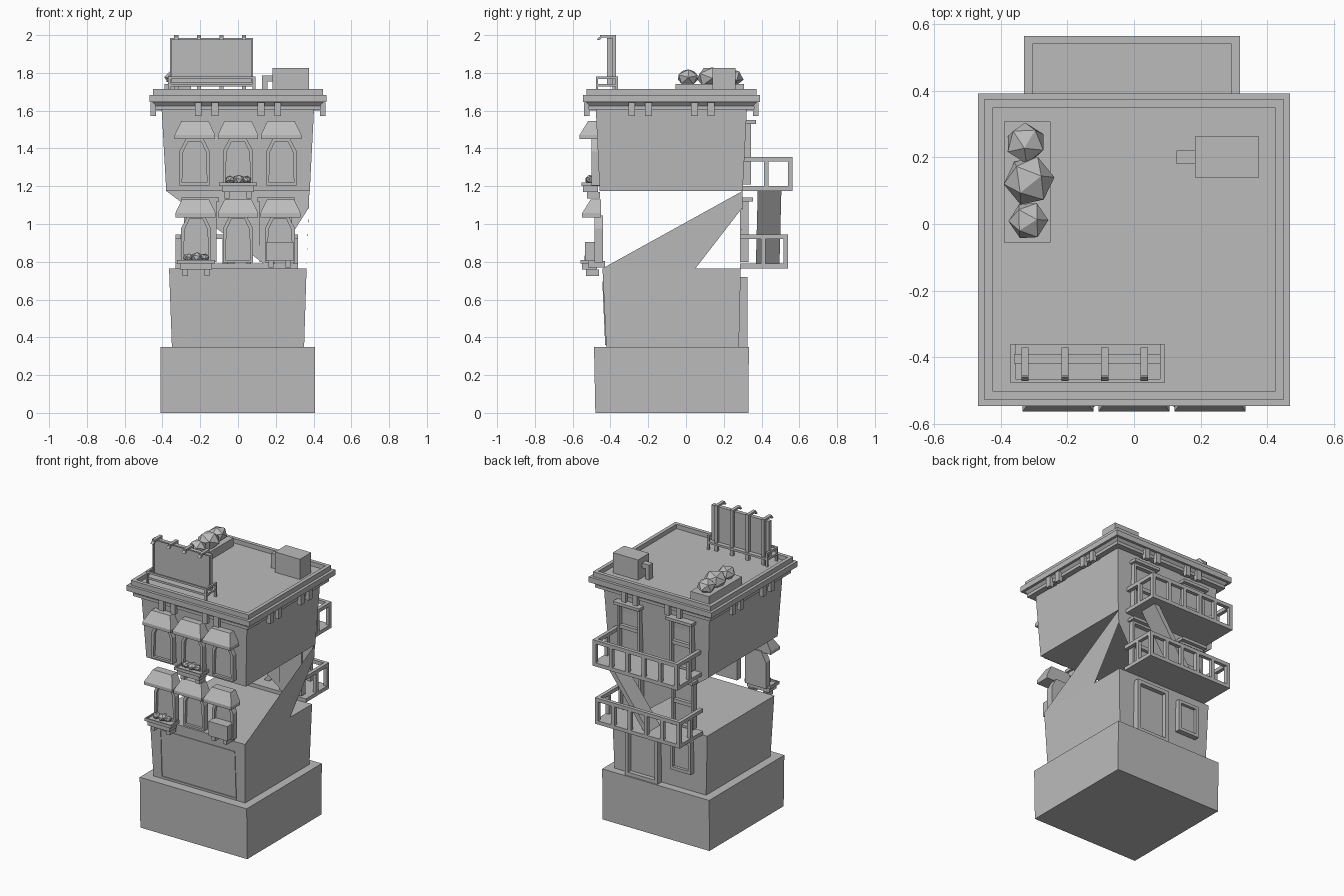
import bpy, bmesh, random
from math import cos, sin, pi
from mathutils import Vector

random.seed(4)
cube = bpy.data.objects.get("Cube")
if cube:
    bpy.data.objects.remove(cube, do_unlink=True)

grey = bpy.data.materials.new("plain_grey")
grey.use_nodes = True
grey.diffuse_color = (0.5, 0.5, 0.5, 1)
grey.node_tree.nodes["Principled BSDF"].inputs["Base Color"].default_value = (0.5, 0.5, 0.5, 1)


def finish(name, bm, fix=True):
    if fix:
        bmesh.ops.recalc_face_normals(bm, faces=bm.faces)
    mesh = bpy.data.meshes.new(name)
    bm.to_mesh(mesh)
    bm.free()
    mesh.materials.append(grey)
    ob = bpy.data.objects.new(name, mesh)
    bpy.context.collection.objects.link(ob)
    return ob


def recess(bm, direction, border, depth):
    """Inset the face looking along direction and push it inward."""
    bm.normal_update()
    d = Vector(direction)
    face = max(bm.faces, key=lambda f: f.normal.dot(d))
    bmesh.ops.inset_region(bm, faces=[face], thickness=border)
    bmesh.ops.extrude_discrete_faces  # keep the rim sharp with a true step
    step = bmesh.ops.extrude_discrete_faces(bm, faces=[face])["faces"]
    bmesh.ops.translate(bm, verts=step[0].verts, vec=-d * depth)


def block(name, x, y, z, top_x=None, top_y=None, cut=None):
    """Box from three ranges; the top may have its own ranges, one face may be recessed."""
    bm = bmesh.new()
    rings = []
    for rx, ry, h in ((x, y, z[0]), (top_x or x, top_y or y, z[1])):
        rings.append([bm.verts.new((rx[i], ry[j], h)) for i, j in ((0, 0), (1, 0), (1, 1), (0, 1))])
    low, high = rings
    bm.faces.new(low[::-1])
    bm.faces.new(high)
    for i in range(4):
        j = (i + 1) % 4
        bm.faces.new((low[i], low[j], high[j], high[i]))
    if cut:
        recess(bm, *cut)
    return finish(name, bm)


def around(c, h):
    return (c - h, c + h)


def sheet(name, points):
    bm = bmesh.new()
    bm.faces.new([bm.verts.new(p) for p in points])
    return finish(name, bm, False)


def rock(name, x, y, z, r):
    bm = bmesh.new()
    bmesh.ops.create_icosphere(bm, subdivisions=1, radius=r)
    a = random.uniform(0, pi)
    for v in bm.verts:
        p = v.co.copy()
        q = Vector((p.x, p.y * cos(a) - p.z * sin(a), p.y * sin(a) + p.z * cos(a)))
        v.co = Vector((x + q.x * cos(a) - q.y * sin(a), y + q.x * sin(a) + q.y * cos(a), z + q.z * 0.8))
    return finish(name, bm)


# Main storeys
block("base", (-0.41, 0.407), (-0.48, 0.33), (0, 0.35), top_y=(-0.487, 0.333))
block("ground_floor", (-0.35, 0.35), (-0.422, 0.28), (0.35, 0.765),
      (-0.365, 0.363), (-0.442, 0.29))
block("upper_floor", (-0.38, 0.38), (-0.457, 0.3), (1.175, 1.62),
      (-0.405, 0.403), (-0.478, 0.323))

# Shop front: raised frame around a flat panel
block("shop_panel", (-0.29, 0.285), (-0.428, -0.40), (0.36, 0.695), top_y=(-0.443, -0.41),
      cut=((0, -1, 0), 0.012, 0.012))

# Remaining slanted pieces of the middle storey walls
corner, edge = (0.378, 0.3, 1.175), (0.374, 0.298, 1.085)
sheet("side_wall_piece", [(0.363, -0.442, 0.765), (0.363, 0.05, 0.765), edge, corner])
sheet("back_wall_piece", [corner, edge, (0.17, 0.29, 0.765), (-0.38, 0.3, 1.175)])

# Cornice and roof, each layer grown around the same centre
MID = -0.077


def layer(name, half, z, top=None, cut=None):
    t = top or half
    block(name, around(0, half), around(MID, half), z, around(0, t), around(MID, t), cut)


layer("cornice_lower", 0.44, (1.605, 1.625))
layer("cornice_slope", 0.435, (1.625, 1.645), 0.452)
layer("cornice_upper", 0.469, (1.645, 1.682))
layer("parapet", 0.45, (1.682, 1.715), cut=((0, 0, 1), 0.036, 0.03))

# Brackets under the cornice on all four sides
for s in (-1, 1):
    for off in (-0.21, -0.122, 0.122, 0.21):
        for inner, z in ((0.39, (1.6, 1.642)), (0.433, (1.572, 1.6))):
            span = sorted((s * inner, s * 0.462))
            block("bracket", span, around(MID + off, 0.018), z)
            block("bracket", around(off, 0.018), [MID + v for v in span], z)


# Arched windows with awnings
def window(x, y, z):
    w, h = 0.08, 0.25
    outline = ((-w, 0), (w, 0), (w, h * 0.72), (w * 0.55, h), (-w * 0.55, h), (-w, h * 0.72))
    bm = bmesh.new()
    face = bm.faces.new([bm.verts.new((x + a, y, z + b)) for a, b in outline])
    out = bmesh.ops.extrude_face_region(bm, geom=[face])["geom"]
    bmesh.ops.translate(bm, verts=[g for g in out if isinstance(g, bmesh.types.BMVert)], vec=(0, 0.045, 0))
    bmesh.ops.recalc_face_normals(bm, faces=bm.faces)
    recess(bm, (0, -1, 0), 0.02, 0.018)
    finish("window", bm)


def awning(x, front, z):
    back = front + 0.1
    block("awning_edge", around(x, 0.107), (front, back), (z, z + 0.022))
    block("awning_slope", around(x, 0.107), (front, back), (z + 0.022, z + 0.095),
          around(x, 0.072), (front + 0.045, back))


for i in (-1, 0, 1):
    window(i * 0.23, -0.5, 1.205)
    awning(i * 0.228, -0.563, 1.45)
    window(i * 0.222, -0.485, 0.795)
    awning(i * 0.225, -0.55, 1.035)


# Window planters with stones
def planter(x, y, z):
    block("planter_box", around(x, 0.085), around(y, 0.04), (z, z + 0.03))
    block("planter_rim", around(x, 0.1), around(y, 0.048), (z + 0.03, z + 0.05),
          cut=((0, 0, 1), 0.012, 0.01))
    for s in (-1, 1):
        block("planter_support", around(x + s * 0.058, 0.014), (y - 0.02, y + 0.05), (z - 0.035, z))
    for k, r in ((-0.042, 0.028), (0.005, 0.034), (0.045, 0.026)):
        rock("planter_stone", x + k, y, z + 0.064, r)


planter(0, -0.505, 1.17)
planter(-0.222, -0.51, 0.76)

# Cooling unit at the right window
block("window_unit", (0.148, 0.293), (-0.535, -0.45), (0.805, 0.905))
for x in (0.175, 0.265):
    block("unit_support", around(x, 0.013), (-0.52, -0.43), (0.77, 0.805))

# Back door and window at ground level
block("back_door", (-0.01, 0.24), (0.27, 0.325), (0.35, 0.72), cut=((0, 1, 0), 0.035, 0.03))
block("back_window", (-0.26, -0.1), (0.27, 0.32), (0.48, 0.7), cut=((0, 1, 0), 0.03, 0.02))


# Balconies with doors behind them
def balcony(y0, y1, z):
    x0, x1, t = -0.33, 0.318, 0.025
    block("balcony_floor", (x0, x1), (y0, y1), (z, z + 0.025))
    rail = (z + 0.155, z + 0.18)
    block("balcony_rail", (x0, x1), (y1 - t, y1), rail)
    for a in (x0, x1 - t):
        block("balcony_side_rail", (a, a + t), (y0, y1), rail)
        block("balcony_side_post", (a, a + t), around(y0 + 0.125, 0.012), (z, z + 0.16))
    for i in range(6):
        a = x0 + i * (x1 - x0 - t) / 5
        block("balcony_post", (a, a + t), (y1 - t, y1), (z, z + 0.16))


def balcony_door(x, y, z):
    block("balcony_door", around(x, 0.085), (y, y + 0.045), (z, z + 0.32), cut=((0, 1, 0), 0.022, 0.03))
    block("door_crossbar", around(x, 0.07), (y + 0.01, y + 0.038), (z + 0.15, z + 0.175))
    block("door_cap", around(x, 0.1), (y, y + 0.07), (z + 0.32, z + 0.34))


for y0, y1, z in ((0.3, 0.565, 1.175), (0.285, 0.54, 0.765)):
    balcony(y0, y1, z)
    for x in (-0.2, 0.2):
        balcony_door(x, y0, z + 0.035)

# Sloping stair plank between the balconies
block("stair_plank", (-0.06, -0.02), (0.37, 0.495), (0.79, 1.18), (0.22, 0.26), (0.38, 0.505))

# Roof cooling unit and its pipe
block("roof_unit", (0.183, 0.375), (0.14, 0.263), (1.685, 1.825))
block("roof_pipe", (0.127, 0.185), (0.18, 0.22), (1.755, 1.787))
block("roof_pipe_drop", (0.127, 0.157), (0.18, 0.22), (1.685, 1.755))

# Roof bed with boulders
block("roof_bed", (-0.39, -0.25), (-0.055, 0.308), (1.685, 1.742))
for x, y, r in ((-0.325, 0.243, 0.063), (-0.315, 0.13, 0.077), (-0.317, 0.01, 0.06)):
    rock("boulder", x, y, 1.775, r)

# Roof sign: board, frame, walkway and lamps
block("sign_board", (-0.36, 0.08), (-0.418, -0.39), (1.74, 1.985), cut=((0, -1, 0), 0.012, 0.008))
block("sign_walkway", (-0.37, 0.092), (-0.475, -0.36), (1.728, 1.742))
block("walkway_rail", (-0.37, 0.092), (-0.477, -0.465), (1.768, 1.782))
for x in (-0.363, 0.085):
    block("walkway_side_rail", around(x, 0.007), (-0.475, -0.36), (1.768, 1.782))
    for y in (-0.471, -0.366):
        block("walkway_post", around(x, 0.007), around(y, 0.006), (1.685, 1.775))
for x in (-0.327, -0.207, -0.088, 0.031):
    block("sign_post", around(x, 0.011), (-0.39, -0.37), (1.685, 1.99))
    block("lamp_arm", around(x, 0.011), (-0.455, -0.37), (1.987, 2.0))
    block("lamp_head", around(x, 0.011), (-0.472, -0.455), (1.975, 1.99), top_y=(-0.46, -0.44))
